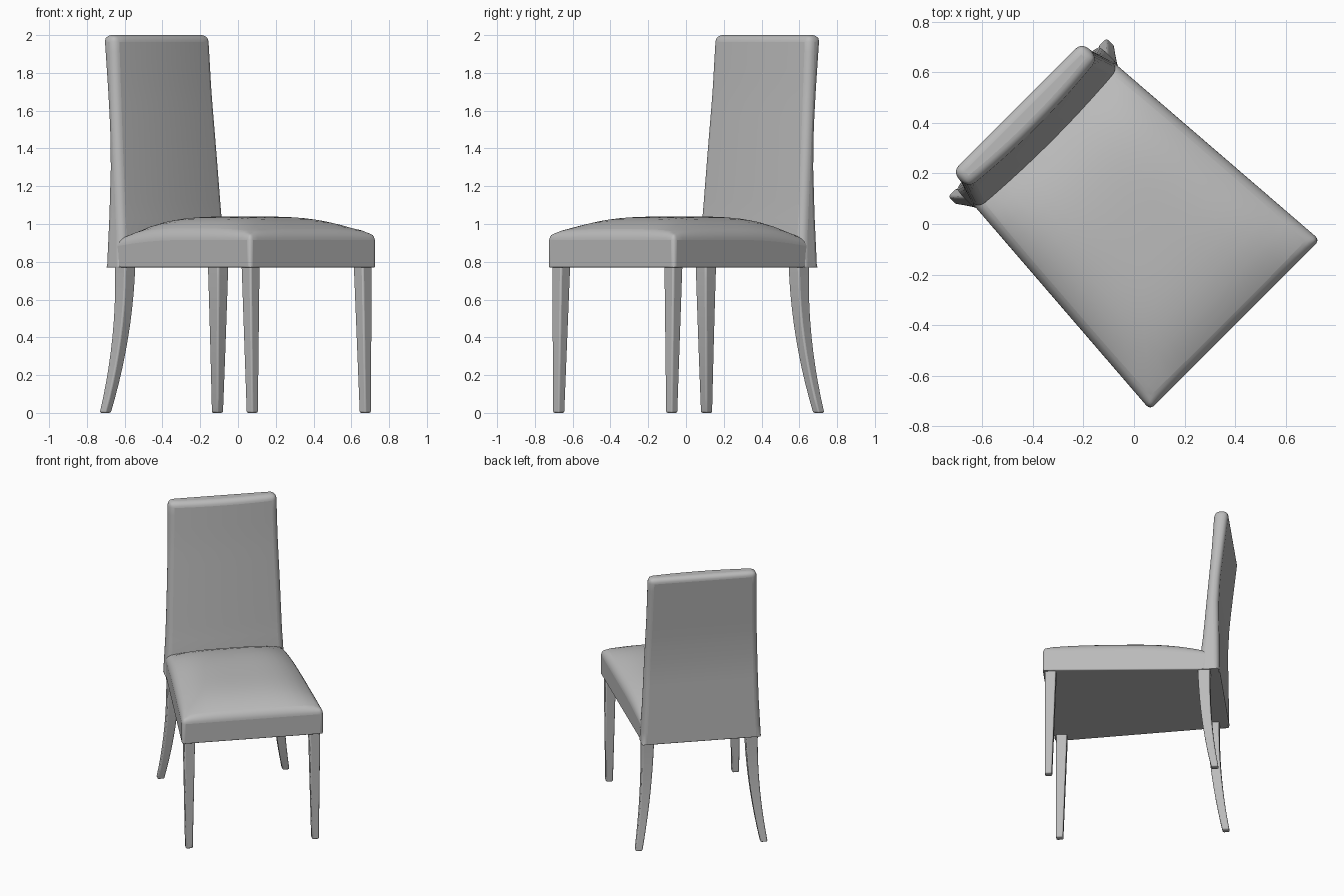
import bpy, bmesh, math
from mathutils import Matrix

cube = bpy.data.objects.get("Cube")
if cube:
    bpy.data.objects.remove(cube, do_unlink=True)

mat = bpy.data.materials.new("plain_grey")
mat.use_nodes = True
GREY = (0.5, 0.5, 0.5, 1)
mat.diffuse_color = GREY
mat.node_tree.nodes["Principled BSDF"].inputs["Base Color"].default_value = GREY

# The chair is built facing -y, then turned to face the corner
TURN = Matrix.Rotation(math.radians(45), 4, "Z")


def interp(table, t):
    """Piecewise linear lookup in (position, value) pairs."""
    for (a, p), (b, q) in zip(table, table[1:]):
        if t <= b:
            return p + (q - p) * (t - a) / (b - a)
    return table[-1][1]


def finish(name, bm, width, weight, segments):
    """Weight the sharp edges, make the object and round it."""
    bmesh.ops.recalc_face_normals(bm, faces=bm.faces)
    layer = bm.edges.layers.float.new("bevel_weight_edge")
    for e in bm.edges:
        if e.calc_face_angle(0) > 0.8:
            e[layer] = weight((e.verts[0].co + e.verts[1].co) / 2)
    bm.transform(TURN)
    mesh = bpy.data.meshes.new(name)
    bm.to_mesh(mesh)
    bm.free()
    mesh.materials.append(mat)
    obj = bpy.data.objects.new(name, mesh)
    bpy.context.collection.objects.link(obj)
    bev = obj.modifiers.new("rounding", "BEVEL")
    bev.limit_method = "WEIGHT"
    bev.width = width
    bev.segments = segments
    bpy.ops.object.select_all(action="DESELECT")
    obj.select_set(True)
    bpy.context.view_layer.objects.active = obj
    bpy.ops.object.shade_smooth_by_angle(angle=math.radians(40))
    return obj


def cushion(name, nu, nv, shape, width, weight):
    """Padded slab: a grid, extruded once, placed by shape(u, v, outer)."""
    bm = bmesh.new()
    bmesh.ops.create_grid(bm, x_segments=nu, y_segments=nv, size=1)
    ext = bmesh.ops.extrude_face_region(bm, geom=bm.faces[:], use_keep_orig=True)
    outer = {g for g in ext["geom"] if isinstance(g, bmesh.types.BMVert)}
    for v in bm.verts:
        v.co = shape(v.co.x, v.co.y, v in outer)
    return finish(name, bm, width, weight, 5)


# Seat: wider at the front, with a domed top
def seat_shape(u, v, top):
    y = 0.0 + 0.565 * v
    x = u * (0.433 - 0.042 * v)
    if not top:
        return x, y, 0.77
    rim = 0.955 - 0.04 * max(v, 0) ** 2
    vv = min(abs(v) * (1.08 if v > 0 else 1), 1)
    return x, y, rim + 0.085 * (1 - u ** 4) * (1 - vv ** 4)


cushion("seat", 16, 16, seat_shape, 0.04,
        lambda c: 1 if c.z > 0.9 else (0.2 if c.z < 0.78 else 0.6))

# Backrest: tapering upwards and leaning back above the middle
HALF = [(0.77, 0.402), (1.04, 0.388), (1.4, 0.378), (1.7, 0.368), (2, 0.363)]
REAR = [(0.77, 0.6), (1.3, 0.593), (1.5, 0.603), (1.75, 0.63), (2, 0.658)]
FRONT = [(0.77, 0.475), (0.92, 0.478), (1.04, 0.492), (1.4, 0.522),
         (1.7, 0.547), (2, 0.566)]


def back_shape(u, v, front):
    z = 0.77 + 1.23 * (v + 1) / 2
    x = u * interp(HALF, z)
    if front:
        return x, interp(FRONT, z) - 0.02 * (1 - u * u), z
    return x, interp(REAR, z), z


cushion("backrest", 10, 14, back_shape, 0.036,
        lambda c: 1 if c.z > 0.8 else 0.2)


# Legs: square sections swept from the seat down to the floor
def leg(name, side, top, foot, size_top, size_foot, power, steps):
    bm = bmesh.new()
    rings = []
    for i in range(steps + 1):
        t = i / steps
        k = t ** power
        x = side * (top[0] + (foot[0] - top[0]) * k)
        y = top[1] + (foot[1] - top[1]) * k
        r = (size_top + (size_foot - size_top) * t) / 2
        z = 0.79 * (1 - t)
        rings.append([bm.verts.new((x + a * r, y + b * r, z))
                      for a, b in ((-1, -1), (1, -1), (1, 1), (-1, 1))])
    for lo, hi in zip(rings, rings[1:]):
        for j in range(4):
            bm.faces.new((lo[j], lo[j - 1], hi[j - 1], hi[j]))
    bm.faces.new(rings[0])
    bm.faces.new(rings[-1])
    finish(name, bm, 0.009, lambda c: 1, 3)


for label, side in (("left", 1), ("right", -1)):
    leg("front_leg_" + label, side, (0.42, -0.514), (0.423, -0.53),
        0.073, 0.047, 1, 1)
    leg("rear_leg_" + label, side, (0.348, 0.497), (0.42, 0.574),
        0.082, 0.047, 2, 10)
